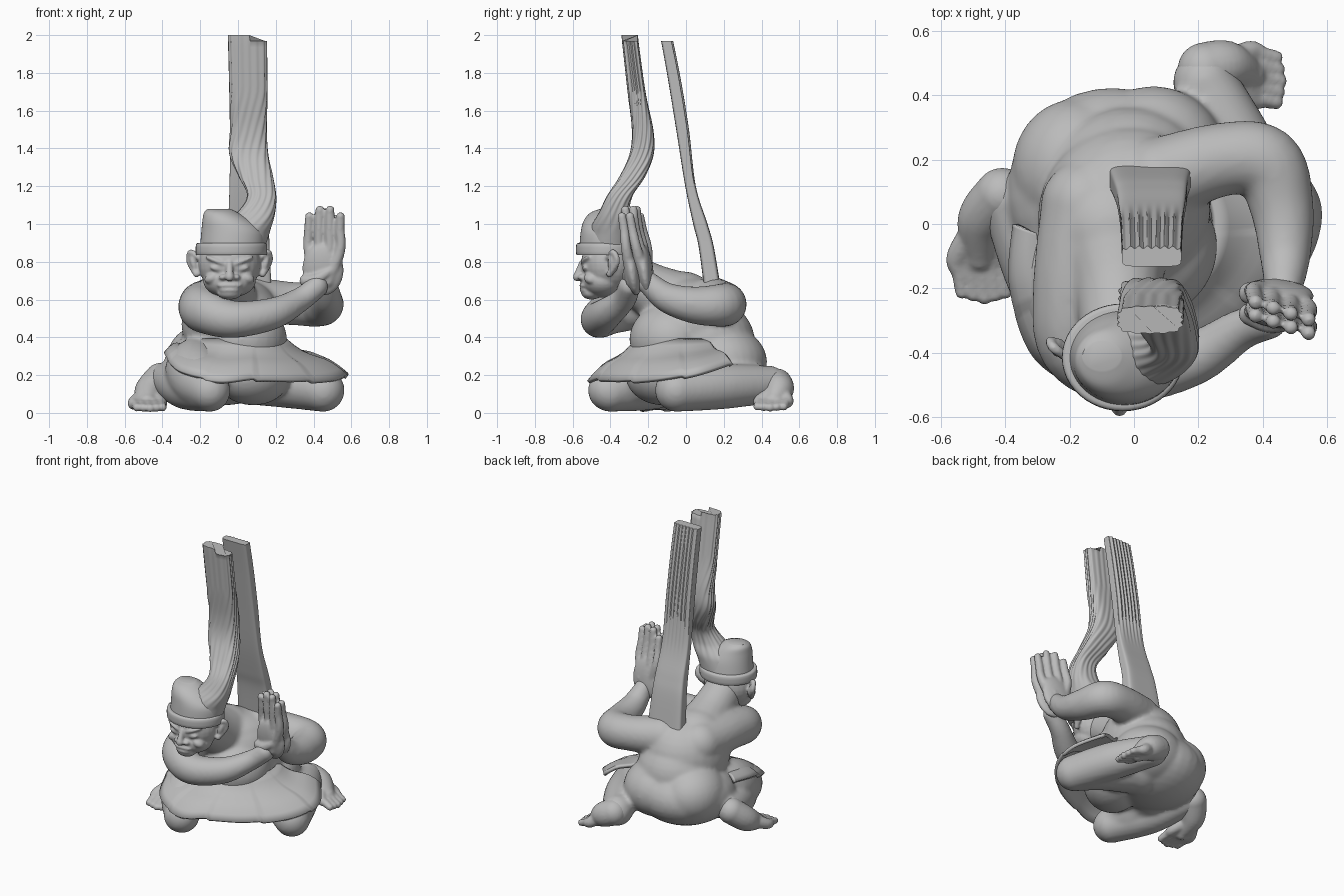
import bpy, bmesh
from math import sin, cos, pi, radians
from mathutils import Vector, Matrix, Euler

cube = bpy.data.objects.get("Cube")
if cube:
    bpy.data.objects.remove(cube, do_unlink=True)

grey = bpy.data.materials.new("stone grey")
grey.use_nodes = True
COLOUR = (0.5, 0.5, 0.5, 1)
grey.diffuse_color = COLOUR
for node in grey.node_tree.nodes:
    if node.type == "BSDF_PRINCIPLED":
        node.inputs["Base Color"].default_value = COLOUR


def spline(pts, steps=6):
    """Smooth path through tuples of any length."""
    out = []
    for i in range(len(pts) - 1):
        a, b = pts[max(i - 1, 0)], pts[i]
        c, d = pts[i + 1], pts[min(i + 2, len(pts) - 1)]
        for k in range(steps):
            t = k / steps
            out.append([q + t / 2 * (r - p + t * (2 * p - 5 * q + 4 * r - s + t * (3 * q - p - 3 * r + s)))
                        for p, q, r, s in zip(a, b, c, d)])
    return out + [list(pts[-1])]


def loft(bm, rings, closed=True):
    rows = [[bm.verts.new(p) for p in ring] for ring in rings]
    n = len(rows[0])
    for low, high in zip(rows, rows[1:]):
        for i in range(n if closed else n - 1):
            j = (i + 1) % n
            bm.faces.new((low[i], low[j], high[j], high[i]))
    if closed:
        bm.faces.new(rows[0][::-1])
        bm.faces.new(rows[-1])


def blob(bm, centre, radii, rot=(0, 0, 0)):
    turn = Euler([radians(a) for a in rot]).to_matrix().to_4x4()
    size = Matrix.Diagonal((*radii, 1))
    bmesh.ops.create_uvsphere(bm, u_segments=28, v_segments=16, radius=1,
                              matrix=Matrix.Translation(centre) @ turn @ size)


def limb(bm, pts, n=20):
    """Round tube through (x, y, z, radius) points with ball ends."""
    path = spline(pts)
    spots = [Vector(p[:3]) for p in path]
    last = (spots[1] - spots[0]).normalized()
    side = last.orthogonal().normalized()
    rings = []
    for i, p in enumerate(path):
        t = (spots[min(i + 1, len(spots) - 1)] - spots[max(i - 1, 0)]).normalized()
        side = last.rotation_difference(t) @ side
        up, last = t.cross(side), t
        rings.append([spots[i] + p[3] * (side * cos(a) + up * sin(a))
                      for a in (2 * pi * k / n for k in range(n))])
    loft(bm, rings)
    for p in (path[0], path[-1]):
        blob(bm, p[:3], [p[3]] * 3)


def column(bm, pts, shape, n=96, steps=8):
    """Stack of level rings (x, y, z, half width, half depth); shape gives unit outline."""
    rings = []
    for x, y, z, w, d in spline(pts, steps):
        ring = []
        for k in range(n):
            u, v = shape(2 * pi * k / n, z)
            ring.append(Vector((x + w * u, y + d * v, z)))
        rings.append(ring)
    loft(bm, rings)


def finish(name, bm, voxel=0, relax=0):
    bmesh.ops.recalc_face_normals(bm, faces=bm.faces)
    mesh = bpy.data.meshes.new(name)
    bm.to_mesh(mesh)
    bm.free()
    mesh.materials.append(grey)
    mesh.polygons.foreach_set("use_smooth", [True] * len(mesh.polygons))
    mesh.set_sharp_from_angle(angle=radians(40))
    obj = bpy.data.objects.new(name, mesh)
    bpy.context.collection.objects.link(obj)
    if voxel:
        m = obj.modifiers.new("merge", "REMESH")
        m.mode, m.voxel_size, m.use_smooth_shade = "VOXEL", voxel, True
        s = obj.modifiers.new("relax", "SMOOTH")
        s.factor, s.iterations = 0.5, relax
    return obj


# Body: trunk turned towards +x -y, with broad seat, belly, back, neck, arms and legs
bm = bmesh.new()
blob(bm, (-0.08, 0.11, 0.25), (0.32, 0.31, 0.21), (0, 0, 45))
blob(bm, (0.06, 0.2, 0.27), (0.23, 0.23, 0.19))
blob(bm, (-0.18, 0.17, 0.28), (0.2, 0.22, 0.19))
blob(bm, (-0.02, 0.1, 0.38), (0.27, 0.26, 0.23), (0, 0, 45))
blob(bm, (-0.03, 0.04, 0.47), (0.28, 0.26, 0.25), (0, 0, 45))
blob(bm, (0.05, -0.09, 0.39), (0.22, 0.2, 0.19), (0, 0, 45))
blob(bm, (0.08, -0.12, 0.2), (0.22, 0.18, 0.16), (0, 0, 45))
blob(bm, (-0.05, 0.0, 0.59), (0.28, 0.2, 0.13), (0, 0, 45))
limb(bm, [(-0.07, -0.02, 0.56, 0.19), (-0.05, -0.2, 0.66, 0.14), (-0.045, -0.36, 0.76, 0.12)])
limb(bm, [(-0.15, 0.06, 0.57, 0.14), (-0.19, -0.2, 0.57, 0.125), (-0.175, -0.38, 0.54, 0.12),
          (-0.03, -0.46, 0.495, 0.1), (0.18, -0.42, 0.525, 0.085), (0.33, -0.33, 0.6, 0.065),
          (0.42, -0.3, 0.67, 0.06)])
limb(bm, [(0.08, 0.14, 0.59, 0.13), (0.27, 0.2, 0.58, 0.115), (0.41, 0.19, 0.57, 0.115),
          (0.46, 0.05, 0.57, 0.1), (0.47, -0.1, 0.61, 0.08), (0.465, -0.2, 0.69, 0.06)])
limb(bm, [(-0.13, 0.05, 0.24, 0.17), (-0.22, -0.14, 0.23, 0.165), (-0.2, -0.3, 0.17, 0.15),
          (-0.15, -0.41, 0.12, 0.11)])
limb(bm, [(-0.15, -0.4, 0.115, 0.11), (-0.28, -0.16, 0.14, 0.12), (-0.39, 0.07, 0.18, 0.085)])
limb(bm, [(0.08, 0.14, 0.22, 0.18), (0.3, 0.06, 0.16, 0.14), (0.45, -0.05, 0.12, 0.115)])
limb(bm, [(0.45, -0.05, 0.12, 0.115), (0.34, 0.2, 0.14, 0.12), (0.22, 0.44, 0.15, 0.1)])
finish("body_and_limbs", bm, 0.013, 10)

# Feet: flattened sole, heel and five toes
def foot(name, heel, ankle, ball, toe, spread):
    bm = bmesh.new()
    heel, ankle, ball, toe, spread = map(Vector, (heel, ankle, ball, toe, spread))
    limb(bm, [(*heel, 0.085), (*ankle, 0.08), (*ball, 0.05)])
    for i in range(-2, 3):
        start = ball + spread * i
        tip = toe + spread * i - (toe - ball) * 0.07 * abs(i)
        middle = (start + tip) / 2
        limb(bm, [(*ankle, 0.05), (*start, 0.036), (*middle, 0.026), (*tip, 0.022)], 12)
    finish(name, bm, 0.009, 3)


foot("right_foot", (-0.41, 0.09, 0.18), (-0.47, 0.01, 0.11), (-0.48, -0.1, 0.055),
     (-0.465, -0.23, 0.025), (-0.034, 0, 0))
foot("left_foot", (0.22, 0.48, 0.15), (0.29, 0.49, 0.12), (0.36, 0.465, 0.065),
     (0.455, 0.445, 0.028), (0, 0.035, 0))

# Hands: pressed together with fingers upright
def hand(name, low_y, high_y, thumb_y):
    bm = bmesh.new()
    blob(bm, (0.45, low_y, 0.76), (0.11, 0.04, 0.14), (8, 0, -6))
    for i in range(4):
        x = 0.375 + 0.055 * i
        y = -0.018 * (i - 1.5)
        top = 1.04 + 0.035 * (i in (1, 2))
        limb(bm, [(0.43 + 0.015 * i, low_y, 0.7, 0.04), (x, low_y * 0.6 + high_y * 0.4 + y, 0.86, 0.028),
                  (x, high_y + y, 0.97, 0.025), (x + 0.003, high_y - 0.012 + y, top, 0.023)], 12)
    limb(bm, [(0.36, low_y, 0.7, 0.035), (0.42, thumb_y, 0.71, 0.03), (0.49, thumb_y, 0.755, 0.022)], 12)
    finish(name, bm, 0.009, 2)


hand("right_hand", -0.28, -0.3, -0.31)
hand("left_hand", -0.215, -0.258, -0.2)

# Skirt: overlapping panels flaring from the waist over the knees
bm = bmesh.new()
hem = spline([(-0.37, 0.0, 0.33), (-0.38, -0.2, 0.29), (-0.3, -0.42, 0.21), (-0.1, -0.515, 0.16),
              (0.1, -0.46, 0.17), (0.32, -0.34, 0.16), (0.52, -0.14, 0.17), (0.575, 0.06, 0.2),
              (0.46, 0.24, 0.25)], 12)
rows = [[] for _ in range(9)]
for i, p in enumerate(hem):
    outer = Vector(p)
    a = radians(190 + 200 * i / (len(hem) - 1))
    inner = Vector((0.0 + 0.25 * cos(a), -0.01 + 0.25 * sin(a), 0.385))
    lap = 0.012 * ((i % 16) / 16)
    for k, row in enumerate(rows):
        t = k / (len(rows) - 1)
        row.append(inner.lerp(outer, t) + Vector((0, 0, 0.015 * sin(2 * pi * (t - 0.5)) + lap * t)))
loft(bm, rows, closed=False)
skirt = finish("skirt", bm)
thick = skirt.modifiers.new("thickness", "SOLIDIFY")
thick.thickness, thick.offset = 0.022, 0

# Head with stern face and ears
bm = bmesh.new()
MID = -0.045
blob(bm, (MID, -0.41, 0.79), (0.165, 0.145, 0.16))
blob(bm, (MID, -0.44, 0.70), (0.14, 0.115, 0.09))
blob(bm, (MID, -0.5, 0.635), (0.065, 0.055, 0.035))
limb(bm, [(MID, -0.55, 0.79, 0.018), (MID, -0.565, 0.75, 0.02), (MID, -0.575, 0.72, 0.024)], 12)
blob(bm, (MID, -0.54, 0.675), (0.065, 0.025, 0.014))
blob(bm, (MID, -0.535, 0.65), (0.055, 0.028, 0.014))
for s in (-1, 1):
    blob(bm, (MID + s * 0.035, -0.55, 0.718), (0.022, 0.024, 0.016))
    blob(bm, (MID + s * 0.07, -0.53, 0.765), (0.034, 0.02, 0.016), (0, -s * 12, 0))
    blob(bm, (MID + s * 0.075, -0.53, 0.808), (0.06, 0.024, 0.014), (0, -s * 20, s * 20))
    blob(bm, (MID + s * 0.09, -0.5, 0.715), (0.045, 0.04, 0.03), (0, s * 25, 0))
    ear = Vector((MID + s * 0.19, -0.385, 0.79))
    limb(bm, [(*(ear + Vector((-s * 0.03, -0.03, 0.03))), 0.015), (*(ear + Vector((s * 0.015, 0, 0.06))), 0.016),
              (*(ear + Vector((s * 0.022, 0.02, 0.01))), 0.016), (*(ear + Vector((-s * 0.015, -0.02, -0.055))), 0.018)], 12)
    blob(bm, ear, (0.02, 0.03, 0.05), (0, s * 15, 0))
finish("head", bm, 0.008, 2)


def plain(a, z):
    return cos(a), sin(a)


# Cap with raised band; its crown peaks on the right and leaves room for the plume
bm = bmesh.new()
column(bm, [(-0.035, -0.415, 0.835, 0.178, 0.155), (-0.035, -0.415, 0.84, 0.188, 0.166),
            (-0.035, -0.415, 0.89, 0.188, 0.166), (-0.035, -0.415, 0.9, 0.175, 0.152)], plain, 48, 3)
finish("cap_band", bm)
bm = bmesh.new()
column(bm, [(-0.03, -0.415, 0.87, 0.172, 0.15), (-0.03, -0.42, 0.96, 0.164, 0.137),
            (-0.06, -0.425, 1.02, 0.128, 0.115), (-0.09, -0.42, 1.06, 0.09, 0.085),
            (-0.1, -0.41, 1.08, 0.06, 0.045)], plain, 48, 5)
finish("cap", bm)


# Front plume: twisted strands rising from the cap
def strands(a, z):
    low = min(1, max(0, (z - 0.95) * 5))
    wave = 1 + 0.035 * low * cos(16 * (a + 2.5 * max(0, 1.7 - z)))
    power = 2 + 1.5 * low
    box = 1 / (abs(cos(a)) ** power + abs(sin(a)) ** power) ** (1 / power)
    return wave * box * cos(a), wave * box * sin(a)


bm = bmesh.new()
column(bm, [(-0.015, -0.4, 0.88, 0.16, 0.13), (0.03, -0.39, 0.98, 0.145, 0.115),
            (0.095, -0.38, 1.06, 0.1, 0.08), (0.125, -0.35, 1.15, 0.075, 0.066),
            (0.095, -0.285, 1.25, 0.088, 0.066), (0.057, -0.235, 1.37, 0.1, 0.062),
            (0.055, -0.23, 1.5, 0.095, 0.055), (0.055, -0.262, 1.7, 0.098, 0.046),
            (0.05, -0.298, 1.99, 0.1, 0.042)], strands, 128)
for v in bm.verts:
    if v.co.z > 1.98:
        v.co.z += 0.01 if v.co.x < 0.06 else -0.02
finish("front_plume", bm)


# Back blade: flat in front, fluted on the upper rear face
def fluted(a, z):
    u, v = cos(a), sin(a)
    box = 1 / (u ** 6 + v ** 6) ** (1 / 6)
    u, v = u * box, v * box
    if v > 0.5:
        v -= min(1, max(0, (z - 1.15) * 5)) * 0.13 * (1 + cos(u * 7 * pi))
    return u, v


bm = bmesh.new()
column(bm, [(0.05, 0.14, 0.66, 0.127, 0.044), (0.052, 0.107, 0.88, 0.115, 0.04),
            (0.055, 0.076, 1.0, 0.108, 0.038), (0.055, 0.024, 1.2, 0.1, 0.028),
            (0.055, -0.018, 1.5, 0.096, 0.034), (0.055, -0.062, 1.77, 0.094, 0.034),
            (0.055, -0.1, 1.97, 0.092, 0.032)], fluted, 160)
finish("back_blade", bm)
